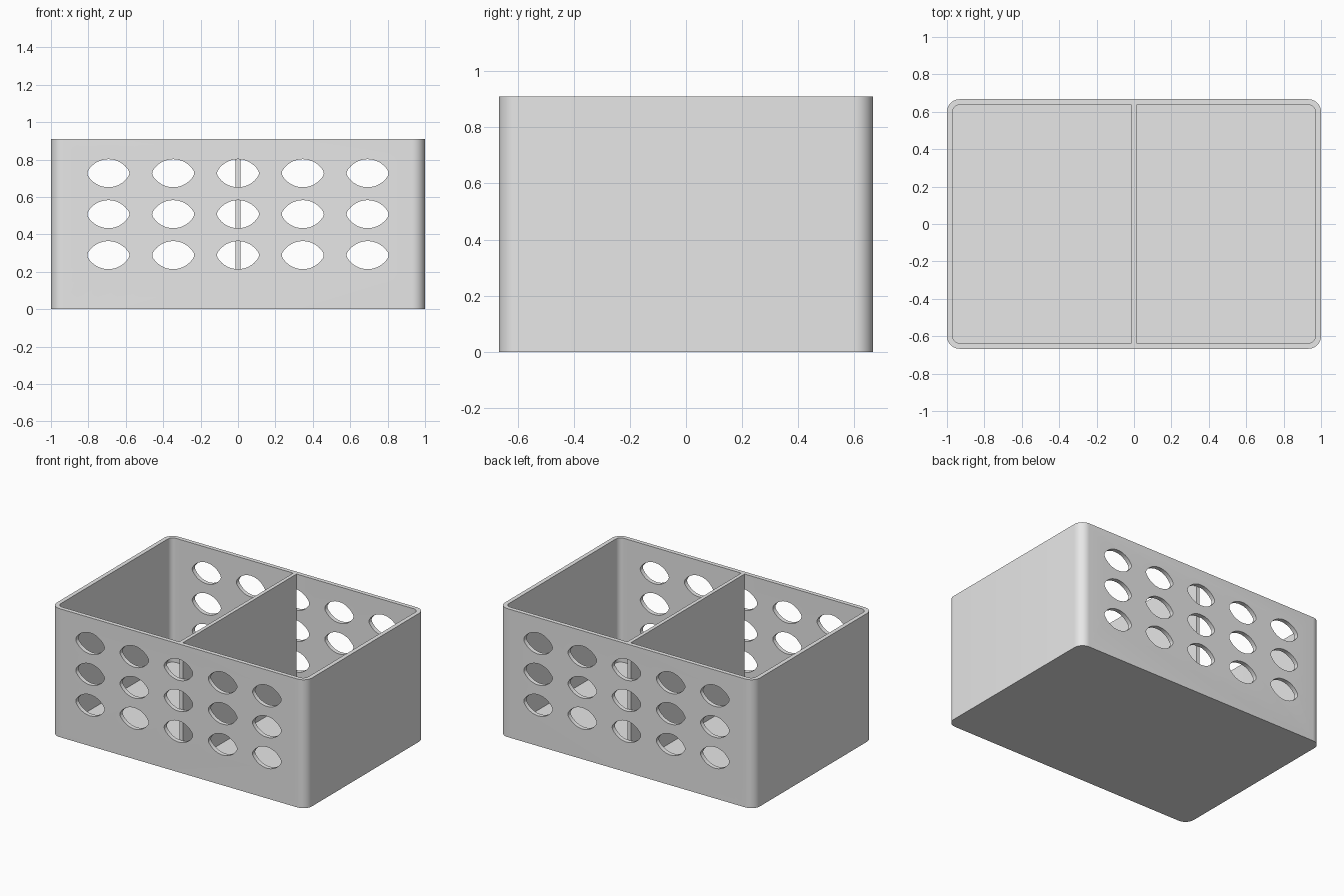
import bpy, bmesh, math
from math import cos, sin, pi

if "Cube" in bpy.data.objects:
    bpy.data.objects.remove(bpy.data.objects["Cube"])

W, D, H = 1.0, 0.667, 0.91        # half width, half depth, height
T, FLOOR = 0.03, 0.03             # wall and floor thickness
R_OUT, R_IN = 0.068, 0.038        # corner radii
DIV = 0.013                       # half thickness of the divider

grey = bpy.data.materials.new("light grey")
grey.diffuse_color = (0.8, 0.8, 0.8, 1)
grey.use_nodes = True
grey.node_tree.nodes["Principled BSDF"].inputs["Base Color"].default_value = grey.diffuse_color


def arc(cx, cy, r, a0, a1, n=10):
    return [(cx + r * cos(a0 + (a1 - a0) * i / n),
             cy + r * sin(a0 + (a1 - a0) * i / n)) for i in range(n + 1)]


def add_prism(bm, points, vector):
    """Closed prism: a 3D outline swept along a vector."""
    face = bm.faces.new([bm.verts.new(p) for p in points])
    new = bmesh.ops.extrude_face_region(bm, geom=[face], use_keep_orig=True)["geom"]
    bmesh.ops.translate(bm, vec=vector,
                        verts=[g for g in new if isinstance(g, bmesh.types.BMVert)])


def make_object(name, bm):
    bmesh.ops.recalc_face_normals(bm, faces=bm.faces[:])
    mesh = bpy.data.meshes.new(name)
    bm.to_mesh(mesh)
    bm.free()
    mesh.materials.append(grey)
    obj = bpy.data.objects.new(name, mesh)
    bpy.context.collection.objects.link(obj)
    return obj


# Outer body: block with rounded upright corners
bm = bmesh.new()
x, y = W - R_OUT, D - R_OUT
outline = (arc(x, y, R_OUT, 0, pi / 2) + arc(-x, y, R_OUT, pi / 2, pi)
           + arc(-x, -y, R_OUT, pi, 1.5 * pi) + arc(x, -y, R_OUT, 1.5 * pi, 2 * pi))
add_prism(bm, [(px, py, 0) for px, py in outline], (0, 0, H))
basket = make_object("basket", bm)

# Two compartments, rounded only at the outer corners, leave the divider
bm = bmesh.new()
x, y = W - T - R_IN, D - T - R_IN
half = ([(DIV, -y - R_IN)] + arc(x, -y, R_IN, -pi / 2, 0)
        + arc(x, y, R_IN, 0, pi / 2) + [(DIV, y + R_IN)])
for side in (-1, 1):
    add_prism(bm, [(side * px, py, FLOOR) for px, py in half], (0, 0, H))
compartments = make_object("compartment_cutter", bm)

# Eye-shaped holes with rounded tips in the front and back walls
bm = bmesh.new()
TIP_R, TIP_X, ARC_R, ARC_D = 0.03, 0.082, 0.1272, 0.0522
t = math.atan2(ARC_D, TIP_X)
eye = (arc(TIP_X, 0, TIP_R, -t, t, 8) + arc(0, -ARC_D, ARC_R, t, pi - t, 16)[1:]
       + arc(-TIP_X, 0, TIP_R, pi - t, pi + t, 8)[1:]
       + arc(0, ARC_D, ARC_R, pi + t, 2 * pi - t, 16)[1:-1])
for side in (-1, 1):
    for col in range(-2, 3):
        for row in range(3):
            add_prism(bm, [(col * 0.3465 + px, side * (D - T - 0.002), 0.289 + row * 0.219 + pz)
                           for px, pz in eye], (0, side * 0.1, 0))
holes = make_object("hole_cutter", bm)

# Cut the compartments and holes, then bake the result
for cutter in (compartments, holes):
    cutter.hide_render = True
    mod = basket.modifiers.new(cutter.name, "BOOLEAN")
    mod.operation, mod.solver, mod.object = "DIFFERENCE", "EXACT", cutter
deps = bpy.context.evaluated_depsgraph_get()
baked = bpy.data.meshes.new_from_object(basket.evaluated_get(deps))
basket.modifiers.clear()
basket.data = baked
for cutter in (compartments, holes):
    bpy.data.objects.remove(cutter)

# Smooth the rounded corners and hole rims, keep the other edges sharp
bpy.ops.object.select_all(action="DESELECT")
basket.select_set(True)
bpy.context.view_layer.objects.active = basket
bpy.ops.object.shade_smooth_by_angle(angle=math.radians(30))
